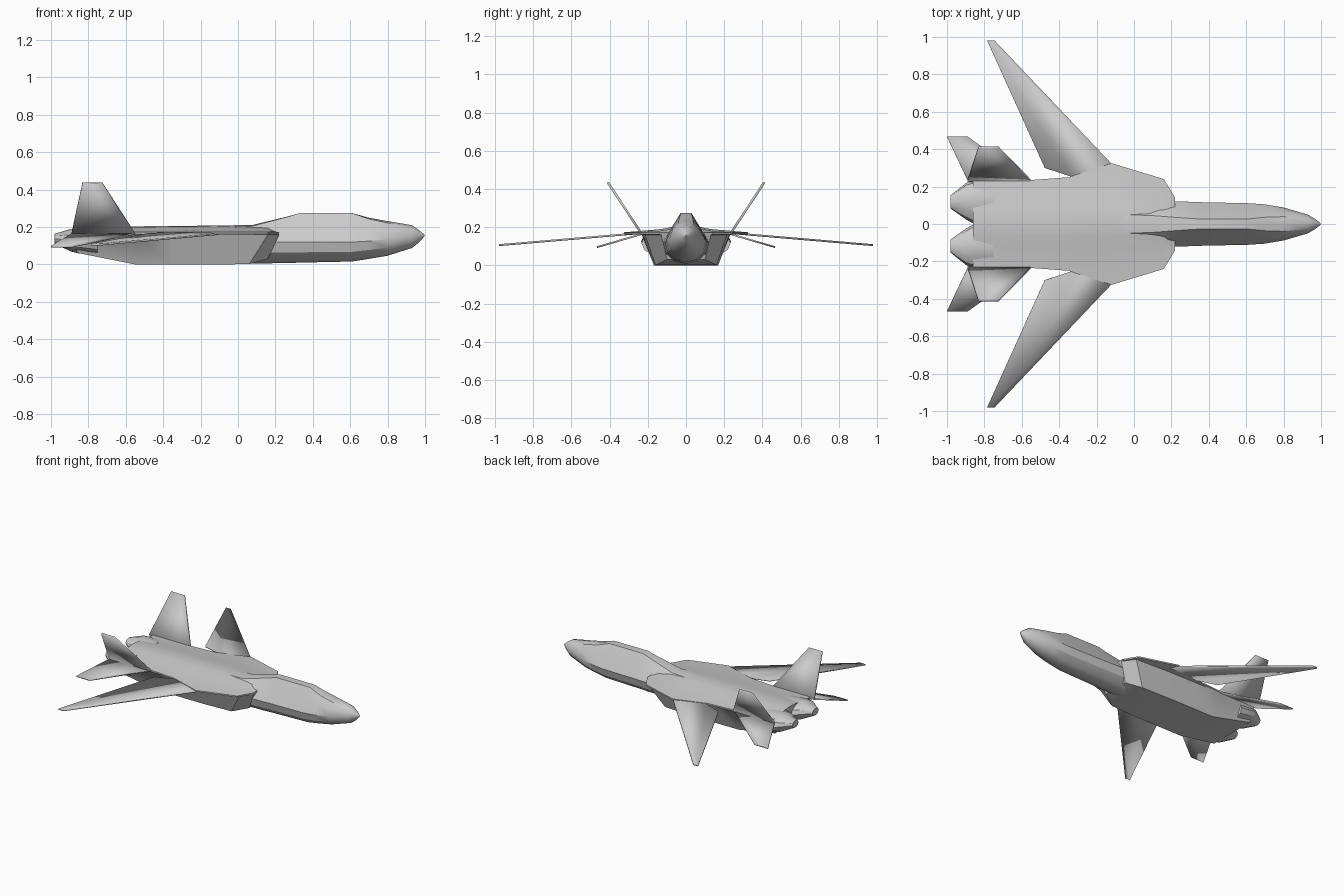
import bpy, bmesh, math

if "Cube" in bpy.data.objects:
    bpy.data.objects.remove(bpy.data.objects["Cube"])


def finish(name, bm, angle=30):
    bmesh.ops.recalc_face_normals(bm, faces=bm.faces)
    me = bpy.data.meshes.new(name)
    bm.to_mesh(me)
    bm.free()
    ob = bpy.data.objects.new(name, me)
    bpy.context.collection.objects.link(ob)
    bpy.ops.object.select_all(action='DESELECT')
    ob.select_set(True)
    bpy.context.view_layer.objects.active = ob
    bpy.ops.object.shade_smooth_by_angle(angle=math.radians(angle))
    return ob


def loft(name, rings, angle=30):
    """Skin closed rings of equal length and cap both ends."""
    bm = bmesh.new()
    vs = [[bm.verts.new(p) for p in r] for r in rings]
    n = len(vs[0])
    for a, b in zip(vs, vs[1:]):
        for i in range(n):
            j = (i + 1) % n
            bm.faces.new((a[i], a[j], b[j], b[i]))
    bm.faces.new(vs[0])
    bm.faces.new(vs[-1])
    bmesh.ops.remove_doubles(bm, verts=bm.verts, dist=1e-5)
    return finish(name, bm, angle)


def mirrored(half):
    """Half ring (first and last points on y = 0) to full ring."""
    return half + [(x, -y, z) for x, y, z in half[-2:0:-1]]


def panel(name, pts, thick):
    """Thin flat surface, one on each side."""
    for side, s in (("left", 1), ("right", -1)):
        bm = bmesh.new()
        bm.faces.new([bm.verts.new((x, s * y, z)) for x, y, z in pts])
        ob = finish(f"{side}_{name}", bm)
        m = ob.modifiers.new("thickness", 'SOLIDIFY')
        m.thickness, m.offset = thick, 0


# Nose and cockpit: x, half width, bottom, middle, top, canopy pinch
def nose_ring(x, w, zb, zm, zt, c):
    h, d = zt - zm, zm - zb
    mix = lambda a, b: a + (b - a) * c
    return mirrored([(x, 0, zt),
                     (x, w * mix(.5, .24), zm + h * mix(.87, 1)),
                     (x, w * mix(.87, .6), zm + h * mix(.5, .55)),
                     (x, w, zm), (x, w * .87, zm - d * .5),
                     (x, w * .5, zm - d * .87), (x, 0, zb)])


sections = [(.998, .004, .152, .155, .158, 0), (.97, .026, .12, .155, .182, 0),
            (.93, .05, .088, .15, .21, 0), (.8, .088, .047, .135, .232, .2),
            (.7, .105, .03, .125, .25, .6), (.61, .111, .016, .12, .275, 1),
            (.33, .117, .01, .12, .275, 1), (.27, .12, .008, .12, .258, .9),
            (.08, .125, .005, .12, .212, .5), (-.2, .12, .005, .12, .206, .3)]
loft("nose_and_cockpit", [nose_ring(*s) for s in sections])


# Main body with wing gloves: x, edge, side, floor half width, floor z, top z, rake
def body_ring(x, ye, ys, yf, zf, zt, rake):
    return mirrored([(x, 0, zt), (x, ys * .28, zt - .004), (x, ys * .55, zt - .018),
                     (x, ye, .173), (x, ye, .163), (x, ys, .16),
                     (x - rake, yf, zf), (x - rake, 0, zf)])


body = [(.22, .14, .13, .10, .03, .19, .06), (.16, .24, .215, .16, .002, .2, .1),
        (-.12, .325, .228, .168, 0, .208, .04), (-.35, .25, .23, .168, 0, .206, 0),
        (-.55, .235, .232, .168, 0, .204, 0), (-.86, .235, .232, .185, .062, .196, 0)]
loft("main_body", [body_ring(*b) for b in body], 35)

# Tapered engine nozzles: x, y centre, y radius, z centre, z radius
for side, s in (("left", 1), ("right", -1)):
    rings = []
    for x, yc, ry, zc, rz in [(-.75, .118, .115, .115, .07), (-.855, .118, .117, .126, .066),
                              (-.895, .122, .1, .13, .06), (-.98, .118, .036, .138, .026)]:
        rings.append([(x, s * (yc + ry * math.cos(k * math.pi / 6)),
                       zc + rz * math.sin(k * math.pi / 6)) for k in range(12)])
    loft(f"{side}_nozzle", rings)

# Swept wings drooping to the tips
wing = [(-.05, .2), (-.12, .322), (-.745, .98), (-.785, .98), (-.477, .3), (-.34, .255), (-.34, .2)]
panel("wing", [(x, y, .172 - .085 * (y - .2)) for x, y in wing], .01)

# Horizontal stabilisers angled down
panel("stabiliser", [(-.55, .225, .166), (-.89, .467, .095), (-1, .467, .095), (-.885, .225, .166)], .009)

# Twin fins leaning outward
panel("fin", [(-.55, .232, .165), (-.725, .41, .435), (-.832, .41, .435), (-.89, .232, .165)], .012)
